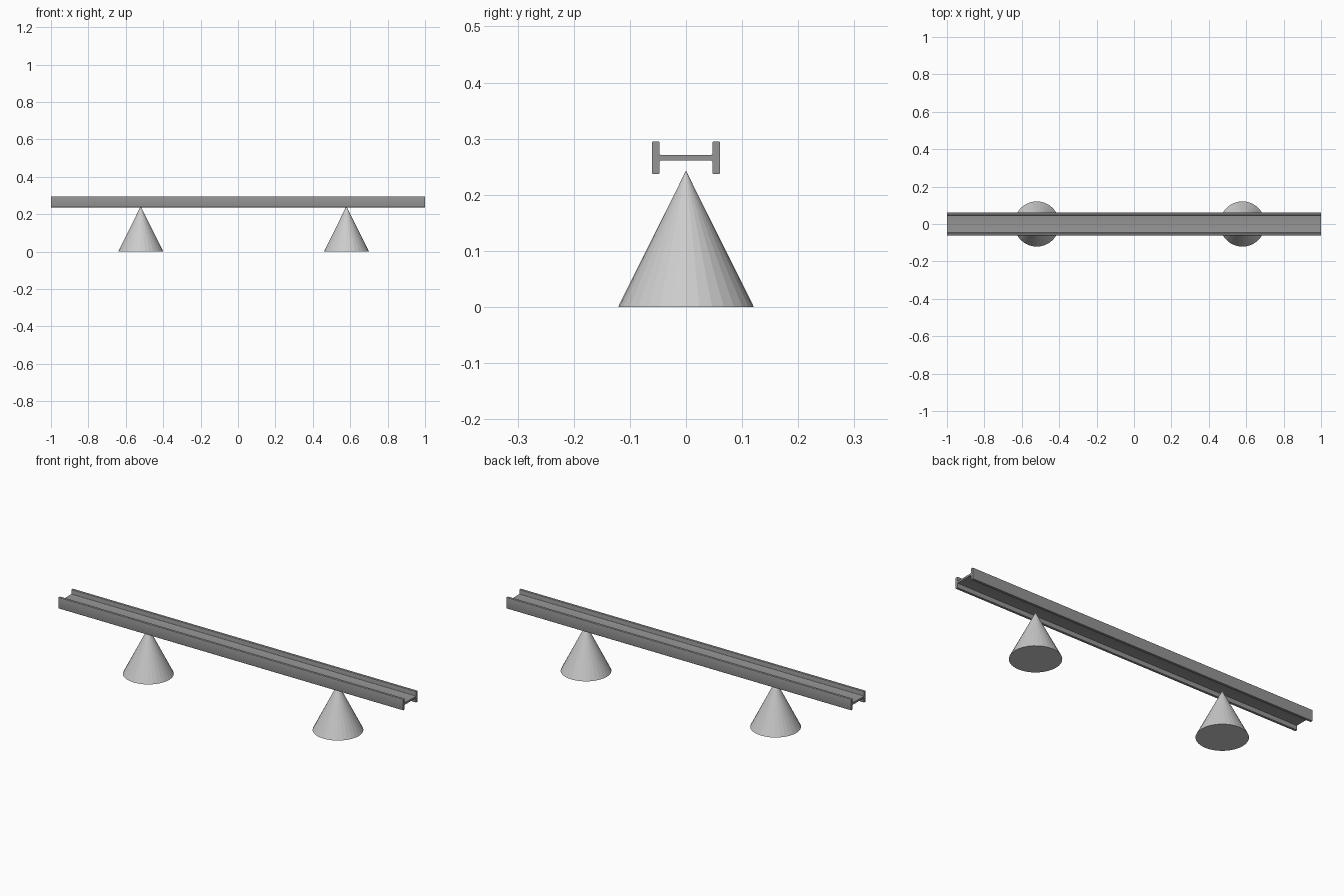
import bpy, bmesh, math

if "Cube" in bpy.data.objects:
    bpy.data.objects.remove(bpy.data.objects["Cube"])

def grey(name, v):
    mat = bpy.data.materials.new(name)
    mat.diffuse_color = (v, v, v, 1)
    mat.use_nodes = True
    mat.node_tree.nodes["Principled BSDF"].inputs["Base Color"].default_value = mat.diffuse_color
    return mat

def finish(bm, name, angle, mat):
    bmesh.ops.recalc_face_normals(bm, faces=bm.faces)
    me = bpy.data.meshes.new(name)
    bm.to_mesh(me)
    bm.free()
    me.materials.append(mat)
    ob = bpy.data.objects.new(name, me)
    bpy.context.collection.objects.link(ob)
    bpy.ops.object.select_all(action='DESELECT')
    ob.select_set(True)
    bpy.context.view_layer.objects.active = ob
    bpy.ops.object.shade_smooth_by_angle(angle=math.radians(angle))
    return ob

def arc(cy, cz, r, a0, a1, n=4):
    angles = [math.radians(a0 + (a1 - a0) * i / n) for i in range(n + 1)]
    return [(cy + r * math.cos(a), cz + r * math.sin(a)) for a in angles]

dark_steel = grey("dark_grey", 0.3)
light_steel = grey("light_grey", 0.65)

# beam: one quarter of the H section, mirrored in both axes, swept along x
WEB, INNER, OUTER, HALF_H, MID_Z = 0.005, 0.047, 0.0605, 0.029, 0.266
FILLET, ROUND = 0.003, 0.002
quarter = (arc(INNER - FILLET, WEB + FILLET, FILLET, -90, 0)
           + arc(INNER + ROUND, HALF_H - ROUND, ROUND, 180, 90, 3)
           + arc(OUTER - ROUND, HALF_H - ROUND, ROUND, 90, 0, 3))
right = quarter + [(y, -z) for y, z in reversed(quarter)]
section = right + [(-y, z) for y, z in reversed(right)]

bm = bmesh.new()
face = bm.faces.new([bm.verts.new((-1, y, MID_Z + z)) for y, z in section])
ext = bmesh.ops.extrude_face_region(bm, geom=[face], use_keep_orig=True)
moved = [g for g in ext['geom'] if isinstance(g, bmesh.types.BMVert)]
bmesh.ops.translate(bm, verts=moved, vec=(2, 0, 0))
finish(bm, "beam", 40, dark_steel)

# pointed, faceted cone supports
for name, x in (("left_support", -0.52), ("right_support", 0.58)):
    bm = bmesh.new()
    bmesh.ops.create_cone(bm, cap_ends=True, segments=32, radius1=0.121,
                          radius2=0, depth=0.243)
    bmesh.ops.remove_doubles(bm, verts=bm.verts, dist=1e-5)
    ob = finish(bm, name, 1, light_steel)
    ob.location = (x, 0, 0.243 / 2)
